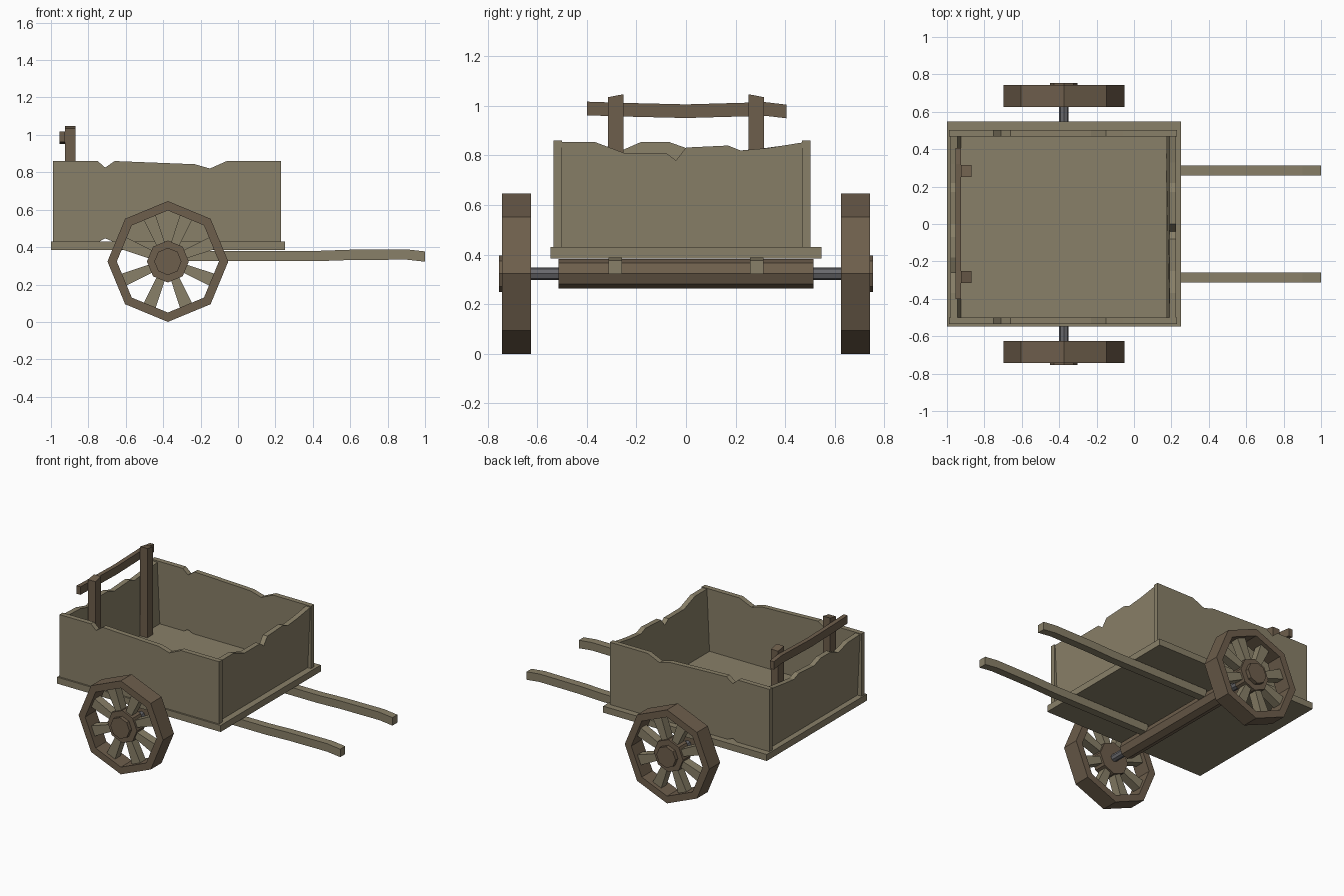
import bpy, bmesh
from math import pi, sin, cos
from mathutils import Matrix

if "Cube" in bpy.data.objects:
    bpy.data.objects.remove(bpy.data.objects["Cube"])


def material(name, col):
    m = bpy.data.materials.new(name)
    m.diffuse_color = (*col, 1)
    m.use_nodes = True
    m.node_tree.nodes["Principled BSDF"].inputs["Base Color"].default_value = m.diffuse_color
    return m


TAN = material("pale_wood", (0.25, 0.215, 0.138))
BROWN = material("dark_wood", (0.155, 0.112, 0.072))
STEEL = material("steel", (0.14, 0.14, 0.15))


def finish(name, bm, mat):
    bmesh.ops.recalc_face_normals(bm, faces=bm.faces)
    me = bpy.data.meshes.new(name)
    bm.to_mesh(me)
    bm.free()
    me.materials.append(mat)
    ob = bpy.data.objects.new(name, me)
    bpy.context.collection.objects.link(ob)
    return ob


def prism(name, pts, axis, a, b, mat, lean=0):
    """Extrude a profile: axis 'y' takes (x, z) points, axis 'x' takes (y, z).
    lean shifts the vertices along the axis at the lower edge."""
    bm = bmesh.new()
    rings = []
    for d in (a, b):
        ring = []
        for u, z in pts:
            e = d + (lean if z < 0.6 else 0)
            ring.append(bm.verts.new((u, e, z) if axis == "y" else (e, u, z)))
        rings.append(ring)
    bm.faces.new(rings[0])
    bm.faces.new(rings[1])
    n = len(pts)
    for i in range(n):
        j = (i + 1) % n
        bm.faces.new((rings[0][i], rings[0][j], rings[1][j], rings[1][i]))
    return finish(name, bm, mat)


def box(name, x, y, z, mat):
    return prism(name, [(x[0], z[0]), (x[1], z[0]), (x[1], z[1]), (x[0], z[1])],
                 "y", y[0], y[1], mat)


def octagon(r):
    return [(WX + r * cos(i * pi / 4), WZ + r * sin(i * pi / 4)) for i in range(8)]


def beam(name, path, h, axis, a, b, mat):
    """Bent plank: the path is the lower edge, h its height."""
    return prism(name, path + [(u, z + h) for u, z in reversed(path)], axis, a, b, mat)


WX, WZ, R = -0.375, 0.323, 0.323

# Floor plate
box("floor", (-1, 0.25), (-0.547, 0.547), (0.385, 0.43), TAN)

# Long side walls with worn edges
side = [(-0.99, 0.425), (-0.75, 0.425), (-0.71, 0.447), (-0.66, 0.425), (0.23, 0.425),
        (0.23, 0.86), (-0.06, 0.86), (-0.15, 0.82), (-0.23, 0.843), (-0.66, 0.86),
        (-0.71, 0.825), (-0.75, 0.86), (-0.99, 0.86)]
prism("front_wall", side, "y", -0.535, -0.5, TAN)
prism("back_wall", side, "y", 0.468, 0.503, TAN)

# Leaning end walls with worn tops
right_top = [(0.468, 0.852), (0.33, 0.83), (0.22, 0.82), (0.17, 0.84), (0, 0.832),
             (-0.04, 0.78), (-0.08, 0.81), (-0.25, 0.81), (-0.37, 0.855), (-0.5, 0.855)]
left_top = [(0.468, 0.85), (0.32, 0.83), (0.22, 0.82), (0.17, 0.84), (0, 0.83),
            (-0.07, 0.855), (-0.18, 0.855), (-0.26, 0.82), (-0.37, 0.85), (-0.5, 0.855)]
low = [(-0.5, 0.425), (0.468, 0.425)]
prism("right_end_wall", low + right_top, "x", 0.19, 0.225, TAN, -0.02)
prism("left_end_wall", low + left_top, "x", -0.98, -0.945, TAN, 0.02)

# Posts and bent rail at the left end
for s, tag in ((-1, "front"), (1, "back")):
    prism(tag + "_post", [(s * 0.252, 0.425), (s * 0.315, 0.425), (s * 0.315, 1.035),
                          (s * 0.252, 1.047)], "x", -0.925, -0.87, BROWN)
beam("top_rail", [(-0.4, 0.962), (-0.25, 0.957), (0, 0.951), (0.25, 0.958),
                  (0.32, 0.96), (0.405, 0.95)], 0.055, "x", -0.955, -0.925, BROWN)

# Pull handles
for s, tag in ((-1, "front"), (1, "back")):
    beam(tag + "_handle", [(-0.33, 0.325), (0.43, 0.325), (0.6, 0.331), (0.9, 0.333),
                           (1, 0.322)], 0.055, "y", s * 0.285 - 0.027, s * 0.285 + 0.027, TAN)

# Axle and its wooden beam
prism("axle_beam", octagon(0.06), "y", -0.515, 0.515, BROWN)
prism("axle", octagon(0.026), "y", -0.74, 0.74, STEEL)

# Wheels
for s, tag in ((-1, "front"), (1, "back")):
    # Octagonal rim as a closed ring
    bm = bmesh.new()
    loops = [[bm.verts.new((x, s * y, z)) for x, z in octagon(r)]
             for r, y in ((R, 0.625), (R, 0.743), (0.273, 0.743), (0.273, 0.625))]
    for k in range(4):
        p, q = loops[k], loops[(k + 1) % 4]
        for i in range(8):
            j = (i + 1) % 8
            bm.faces.new((p[i], p[j], q[j], q[i]))
    finish(tag + "_wheel_rim", bm, BROWN)

    prism(tag + "_hub", octagon(0.112), "y", s * 0.64, s * 0.728, BROWN)
    prism(tag + "_hub_cap", octagon(0.073), "y", s * 0.72, s * 0.754, BROWN)

    # Tapered spokes meeting the middle of each rim side
    bm = bmesh.new()
    for i in range(8):
        made = bmesh.ops.create_cube(bm, size=1)["verts"]
        for v in made:
            outer = v.co.z > 0
            v.co.x *= 0.07 if outer else 0.045
            v.co.y *= 0.06
            v.co.z = 0.26 if outer else 0.09
        bmesh.ops.transform(bm, verts=made, matrix=Matrix.Translation((WX, s * 0.684, WZ))
                            @ Matrix.Rotation((i + 0.5) * pi / 4, 4, "Y"))
    finish(tag + "_wheel_spokes", bm, TAN)
